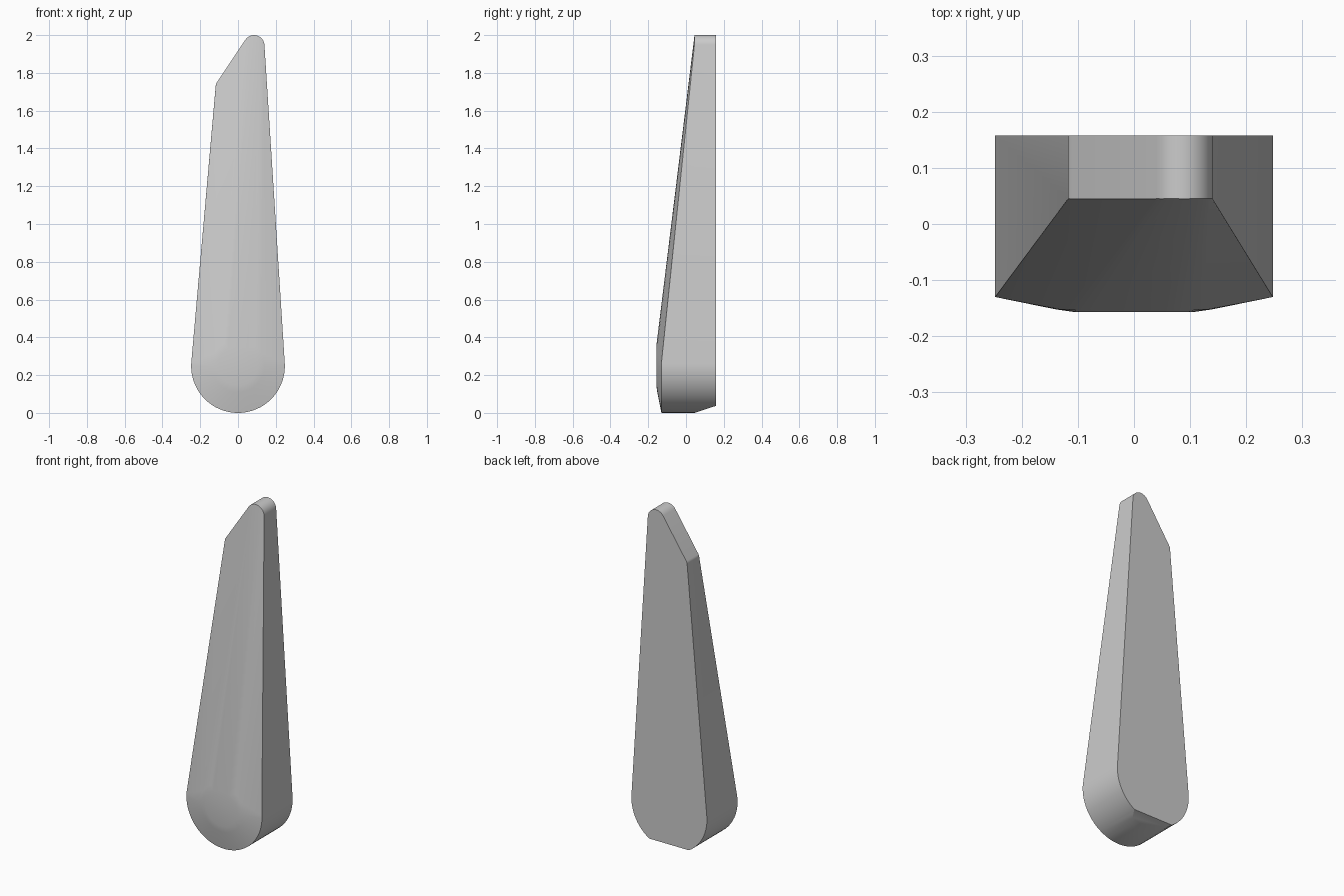
import bpy, bmesh, math
from mathutils import Vector

cube = bpy.data.objects.get("Cube")
if cube:
    bpy.data.objects.remove(cube, do_unlink=True)


def arc(cx, cz, radius, start, end, steps):
    """Points (x, z) on an arc, angles in degrees."""
    angles = [math.radians(start + (end - start) * i / steps) for i in range(steps + 1)]
    return [(cx + radius * math.cos(a), cz + radius * math.sin(a)) for a in angles]


BACK, RIM_LOW, RIM_HIGH = 0.158, -0.13, 0.045

# Outline: round foot, slanted shoulder and small round tip
foot = arc(0, 0.25, 0.248, -184, 4, 40)
foot = [(x, z - 0.002) for x, z in foot]
tip = arc(0.085, 1.945, 0.055, 4, 146, 14)
shoulder = arc(-0.085, 1.73, 0.033, 146, 176, 4)

bm = bmesh.new()
for points, rim in ((foot, RIM_LOW), (tip + shoulder, RIM_HIGH)):
    for x, z in points:
        bm.verts.new((x, rim, z))
        bm.verts.new((x, BACK, z))

# Raised crown on the front of the foot
for radius, y in ((0.105, -0.157), (0.14, -0.152)):
    for x, z in arc(0, 0.25, radius, 0, 350, 35):
        bm.verts.new((x, y, z))

# Skin the tapered body around the sections
bmesh.ops.convex_hull(bm, input=bm.verts[:])
bmesh.ops.delete(bm, geom=[v for v in bm.verts if not v.link_faces], context='VERTS')

# Sloping flat under the back of the foot
bmesh.ops.bisect_plane(bm, geom=bm.verts[:] + bm.edges[:] + bm.faces[:],
                       plane_co=Vector((0, RIM_HIGH, 0)),
                       plane_no=Vector((0, 0.037, -0.113)), clear_outer=True)
bmesh.ops.holes_fill(bm, edges=[e for e in bm.edges if e.is_boundary], sides=0)
bmesh.ops.dissolve_limit(bm, angle_limit=math.radians(0.3),
                         verts=bm.verts[:], edges=bm.edges[:])
bmesh.ops.recalc_face_normals(bm, faces=bm.faces[:])

mesh = bpy.data.meshes.new("tapered_body")
bm.to_mesh(mesh)
bm.free()
body = bpy.data.objects.new("tapered_body", mesh)
bpy.context.collection.objects.link(body)

# Plain grey surface
grey = bpy.data.materials.new("plain_grey")
grey.use_nodes = True
color = (0.6, 0.6, 0.6, 1)
grey.diffuse_color = color
grey.node_tree.nodes["Principled BSDF"].inputs["Base Color"].default_value = color
mesh.materials.append(grey)

bpy.ops.object.select_all(action='DESELECT')
body.select_set(True)
bpy.context.view_layer.objects.active = body
bpy.ops.object.shade_smooth_by_angle(angle=math.radians(30))
